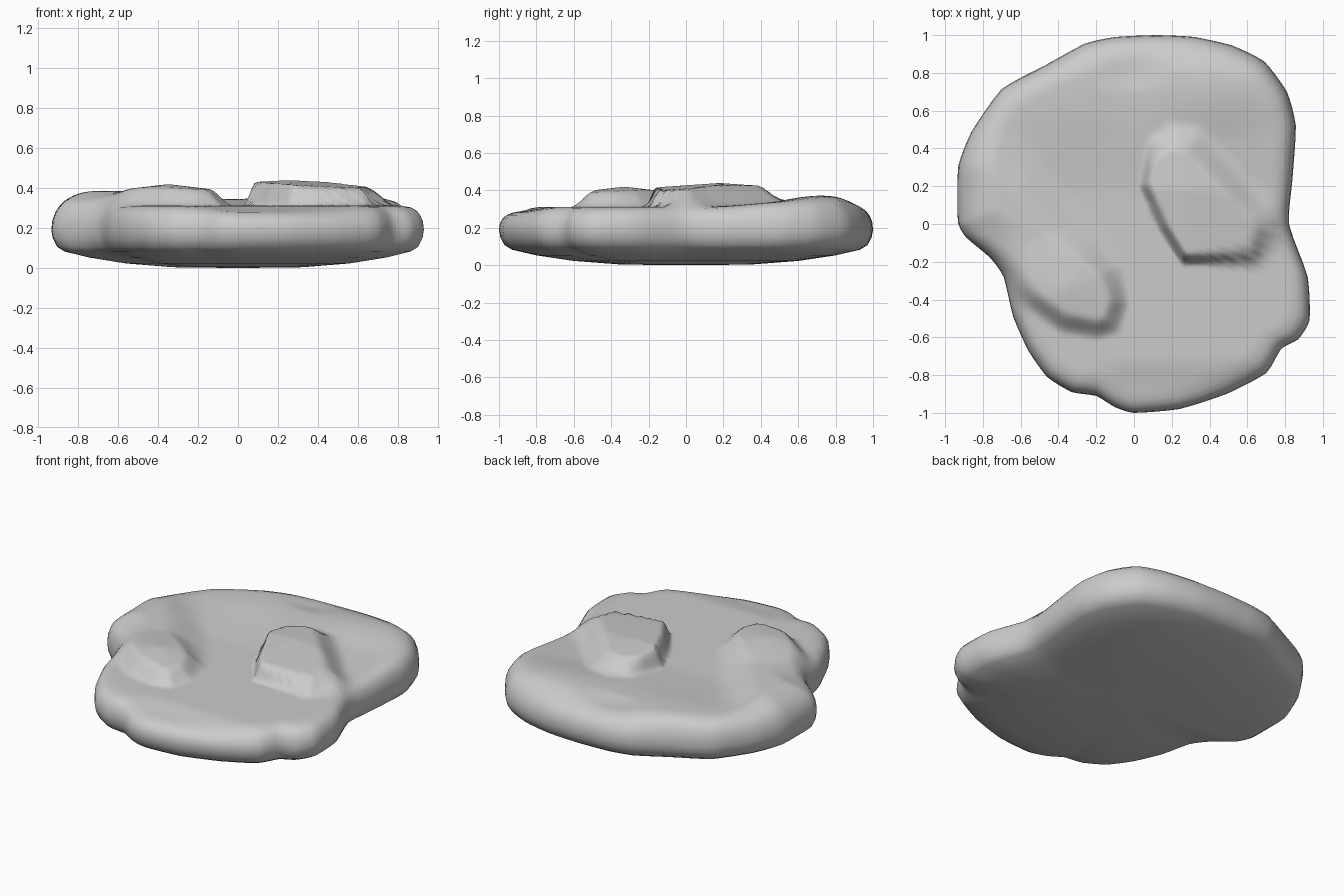
import bpy, bmesh
from mathutils import Vector

if "Cube" in bpy.data.objects:
    bpy.data.objects.remove(bpy.data.objects["Cube"])

# plan outline of the slab, counter-clockwise
OUTLINE = [(.82, 0), (.84, .25), (.857, .52), (.81, .7), (.69, .86), (.52, .945),
           (.32, .99), (.12, 1), (-.1, .99), (-.26, .955), (-.47, .84), (-.7, .715),
           (-.86, .49), (-.93, .31), (-.935, .1), (-.93, 0), (-.89, -.07), (-.76, -.18),
           (-.69, -.28), (-.64, -.49), (-.56, -.67), (-.46, -.81), (-.33, -.89),
           (-.2, -.91), (-.1, -.97), (0, -1), (.24, -.98), (.49, -.9), (.7, -.79),
           (.78, -.66), (.87, -.61), (.93, -.51), (.92, -.28)]
# footprints of the two raised shelves
RIGHT_SHELF = [(.025, .2), (.07, .45), (.18, .56), (.36, .53), (.5, .38), (.66, .2),
               (.82, .04), (.79, -.09), (.65, -.21), (.25, -.22), (.13, -.03)]
LEFT_SHELF = [(-.02, -.42), (-.07, -.58), (-.19, -.62), (-.4, -.58), (-.62, -.42),
              (-.8, -.2), (-1, -.05), (-1, .4), (-.72, .6), (-.45, .35), (-.15, -.05), (-.05, -.22)]
SUB = 4


def ease(t):
    t = max(0, min(1, t))
    return t * t * (3 - 2 * t)


def depth_inside(p, poly):
    """Distance to the polygon edge, or 0 outside it."""
    inside, best = False, 9
    for (ax, ay), (bx, by) in zip(poly, poly[1:] + poly[:1]):
        if (ay > p.y) != (by > p.y) and p.x < (bx - ax) * (p.y - ay) / (by - ay) + ax:
            inside = not inside
        a, d = Vector((ax, ay)), Vector((bx - ax, by - ay))
        t = max(0, min(1, (p - a).dot(d) / d.length_squared))
        best = min(best, (p - a - d * t).length)
    return best if inside else 0


def bump(p, x, y, rx, ry):
    return ease(1 - (((p.x - x) / rx) ** 2 + ((p.y - y) / ry) ** 2) ** .5)


def top_height(p):
    floor = .312 + .03 * ease((p.y - .1) / .5) - .025 * ease((p.y - .78) / .2)
    floor += .03 * bump(p, .45, .72, .55, .3) + .012 * bump(p, -.3, .7, .4, .3)
    floor -= .015 * bump(p, -.03, .8, .25, .12)
    floor -= .025 * ease((-p.y - .7) / .2) * ease((p.x + .3) / .3)
    right = .44 - .05 * abs(p.x - .26) - .07 * abs(p.y - .18)
    right_width = .06 + .12 * ease((p.x + p.y - .4) / .3)
    z = floor + (right - floor) * ease(depth_inside(p, RIGHT_SHELF) / right_width)
    left = .385 + .035 * max(0, 1 - (p - Vector((-.35, -.33))).length / .3)
    left_width = .12 + .16 * ease((p.y + .4) / .4)
    return z + max(0, left - floor) * ease(depth_inside(p, LEFT_SHELF) / left_width)


def smooth_outline():
    """Gently rounded outline: halfway between the polygon and a spline."""
    pts, out = [Vector(p) for p in OUTLINE], []
    n = len(pts)
    for i in range(n):
        a, b, c, d = (pts[(i + k) % n] for k in (-1, 0, 1, 2))
        for k in range(SUB):
            t = k / SUB
            spline = .5 * (2 * b + (c - a) * t + (2 * a - 5 * b + 4 * c - d) * t * t
                           + (3 * b - a - 3 * c + d) * t ** 3)
            out.append(spline.lerp(b.lerp(c, t), .5))
    return out


# stacked rings: belly, rounded rim, then the sculpted top
bm = bmesh.new()
edge = smooth_outline()
rings = []
for s, z in [(.35, .004), (.6, .023), (.8, .053), (.93, .083), (.97, .107), (.993, .15), (1, .19)]:
    rings.append([bm.verts.new((p.x * s, p.y * s, z)) for p in edge])
rim = [(.995, .35), (.98, .62), (.96, .8), (.93, .93), (.89, .985)]
for s, f in rim + [(.86 - .02 * i, 1) for i in range(42)]:
    rings.append([bm.verts.new((p.x * s, p.y * s, .19 + (top_height(p * s) - .19) * f)) for p in edge])
n = len(edge)
for lo, hi in zip(rings, rings[1:]):
    for i in range(n):
        j = (i + 1) % n
        bm.faces.new((lo[i], lo[j], hi[j], hi[i]))
under = bm.verts.new((0, 0, 0))
crown = bm.verts.new((0, 0, top_height(Vector((0, 0)))))
for i in range(n):
    j = (i + 1) % n
    bm.faces.new((under, rings[0][j], rings[0][i]))
    bm.faces.new((crown, rings[-1][i], rings[-1][j]))
bmesh.ops.recalc_face_normals(bm, faces=bm.faces)
for f in bm.faces:
    f.smooth = True
mesh = bpy.data.meshes.new("rock_slab")
bm.to_mesh(mesh)
bm.free()
rock = bpy.data.objects.new("rock_slab", mesh)
bpy.context.collection.objects.link(rock)
